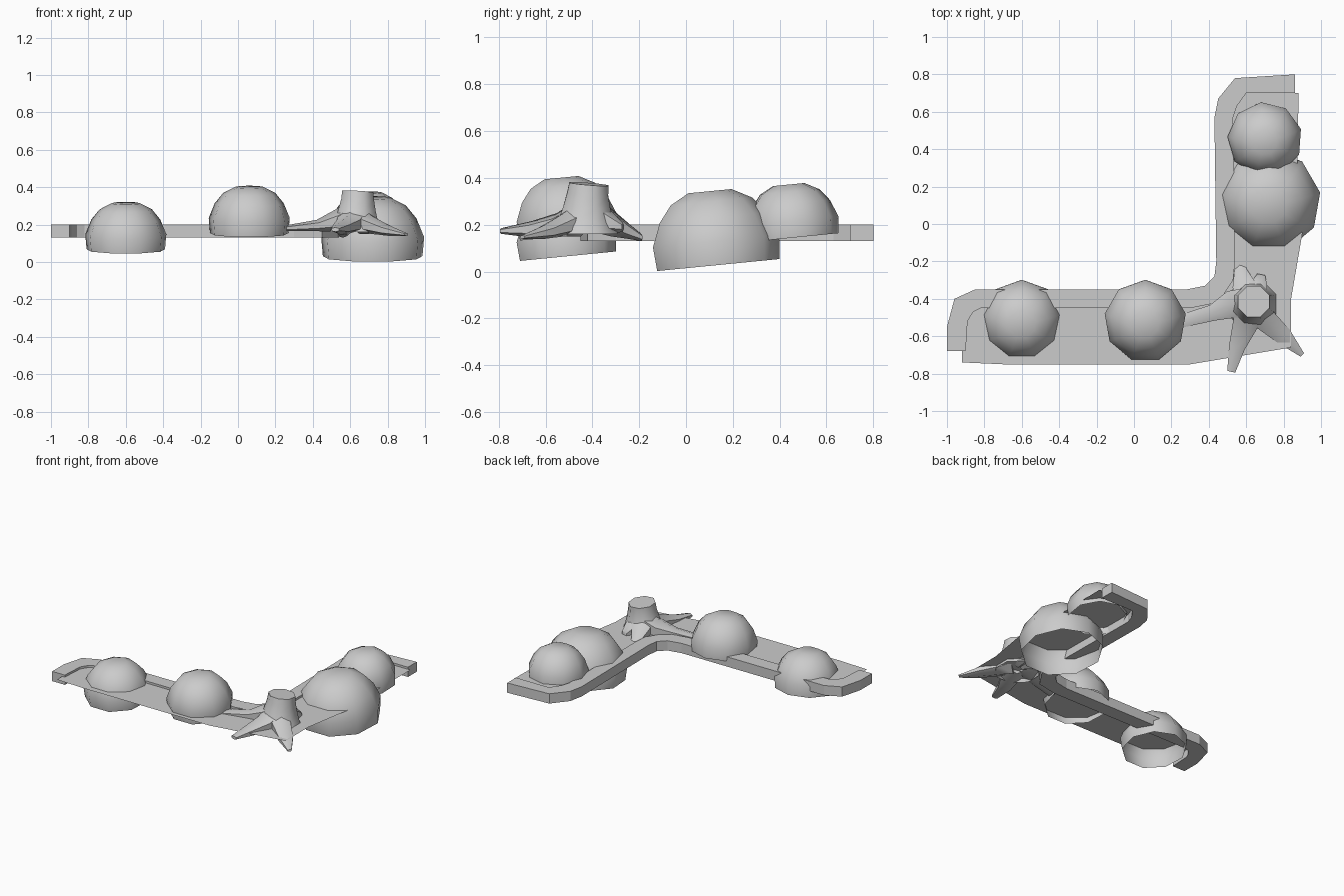
import bpy
from math import sin, cos, pi, radians
from mathutils import Vector

if "Cube" in bpy.data.objects:
    bpy.data.objects.remove(bpy.data.objects["Cube"])


def make(name, verts, faces, smooth=None):
    me = bpy.data.meshes.new(name)
    me.from_pydata([tuple(v) for v in verts], [], faces)
    ob = bpy.data.objects.new(name, me)
    bpy.context.collection.objects.link(ob)
    bpy.ops.object.select_all(action='DESELECT')
    ob.select_set(True)
    bpy.context.view_layer.objects.active = ob
    if smooth:
        bpy.ops.object.shade_smooth_by_angle(angle=radians(smooth))
    return ob


def loft(name, rings, cap_start=False, cap_end=True, smooth=50):
    n = len(rings[0])
    verts = [p for r in rings for p in r]
    faces = [(k*n+i, k*n+(i+1) % n, (k+1)*n+(i+1) % n, (k+1)*n+i)
             for k in range(len(rings)-1) for i in range(n)]
    if cap_start:
        faces.append(tuple(reversed(range(n))))
    if cap_end:
        faces.append(tuple(range((len(rings)-1)*n, len(rings)*n)))
    return make(name, verts, faces, smooth)


# Raised curb following the L-shaped bed
outer = [(-1, -.68), (-1, -.55), (-.96, -.4), (-.85, -.35), (.28, -.35), (.38, -.33),
         (.43, -.28), (.44, -.2), (.43, .57), (.45, .67), (.54, .78), (.86, .8)]
inner = [(-.9, -.68), (-.89, -.52), (-.86, -.47), (-.82, -.45), (.3, -.45), (.45, -.42),
         (.53, -.3), (.54, -.2), (.53, .57), (.55, .63), (.6, .7), (.86, .7)]
sections = [[(i[0], i[1], .13), (i[0], i[1], .2), (o[0], o[1], .2), (o[0], o[1], .13)]
            for o, i in zip(outer, inner)]
loft("curb", sections, cap_start=True, smooth=None)

# Thin soil sheet inside the curb
front = [(-.92, -.68), (-.92, -.74), (-.7, -.75), (.3, -.75), (.48, -.72), (.84, -.66),
         (.84, -.4), (.9, -.05), (.87, .1), (.88, .7)]
soil = front + list(reversed(inner[:-1]))
make("soil", [(x, y, .185) for x, y in soil], [tuple(range(len(soil)))])

# Hollow nine-sided shrubs, leaning slightly forward
profile = [(.213, 0), (.22, .08), (.187, .16), (.142, .215), (.075, .25)]


def shrub(name, loc, scale, turn=0):
    rings = [[(r*cos(pi/2+turn+i*2*pi/9), r*sin(pi/2+turn+i*2*pi/9), h)
              for i in range(9)] for r, h in profile]
    ob = loft(name, rings, smooth=60)
    ob.location = loc
    ob.scale = (scale,)*3
    ob.rotation_euler = (radians(5.6), 0, 0)


shrub("shrub_left", (-.6, -.51, .065), 1)
shrub("shrub_middle", (.06, -.51, .152), 1)
shrub("shrub_large", (.72, .13, .027), 1.27)
shrub("shrub_back", (.7, .46, .145), .91, radians(6))

# Flared stump with a slanted cut top
rings = []
for cx, cy, r, z in [(.63, -.43, .15, .16), (.63, -.43, .13, .21), (.635, -.425, .11, .27),
                     (.64, -.42, .095, .33), (.64, -.415, .09, .374)]:
    rings.append([(cx+r*cos((i+.5)*pi/4), cy+r*sin((i+.5)*pi/4),
                   z-(.06*r*cos((i+.5)*pi/4)+.08*r*sin((i+.5)*pi/4) if z > .3 else 0))
                  for i in range(8)])
loft("stump", rings)


# Tapering roots: each path point is x, y, crest z, half width, half height
def root(name, path):
    rings = []
    for k, (x, y, z, w, h) in enumerate(path):
        a = Vector(path[max(k-1, 0)][:2])
        b = Vector(path[min(k+1, len(path)-1)][:2])
        d = (b-a).normalized()
        side = Vector((-d.y, d.x))
        rings.append([(x+side.x*w*cos(t), y+side.y*w*cos(t), z-h+h*sin(t))
                      for t in [j*pi/3+pi/2 for j in range(6)]])
    loft(name, rings, cap_start=True)


root("root_left", [(.6, -.42, .33, .09, .08), (.52, -.43, .28, .085, .06),
                   (.42, -.475, .225, .05, .03), (.25, -.52, .195, .04, .015)])
root("root_back", [(.62, -.4, .33, .09, .08), (.585, -.32, .27, .07, .06),
                   (.57, -.25, .21, .04, .035), (.56, -.19, .16, .025, .015)])
root("root_back_right", [(.65, -.4, .33, .07, .08), (.67, -.32, .26, .05, .05),
                         (.68, -.27, .21, .025, .02)])
root("root_right", [(.65, -.45, .31, .08, .08), (.71, -.52, .25, .07, .05),
                    (.8, -.6, .2, .055, .03), (.9, -.7, .155, .015, .008)])
root("root_front", [(.62, -.45, .32, .09, .08), (.59, -.55, .25, .075, .05),
                    (.55, -.66, .215, .05, .035), (.52, -.79, .185, .025, .012)])
